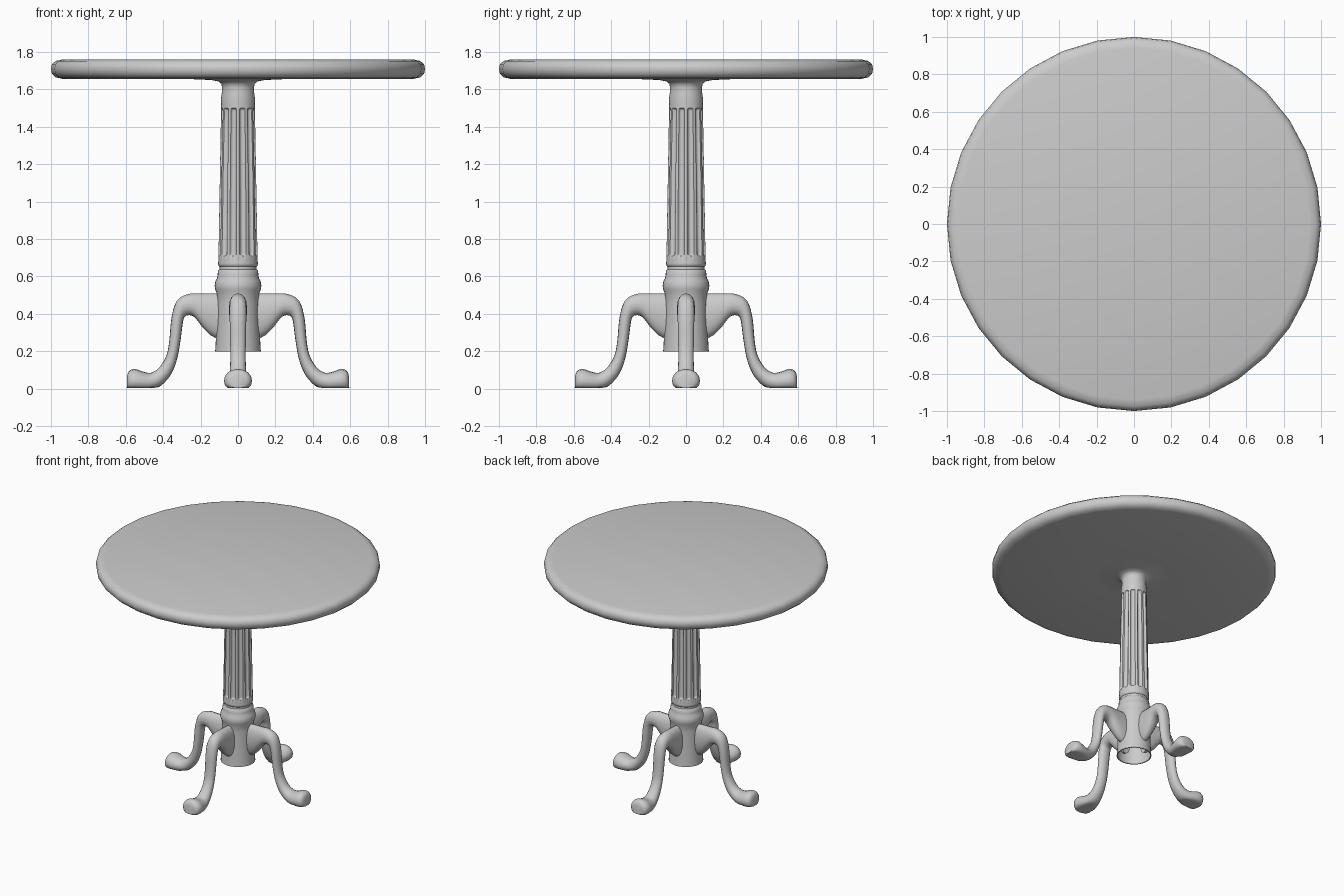
import bpy
import bmesh
from math import sin, cos, pi, sqrt, radians, copysign
from mathutils import Vector, Matrix

cube = bpy.data.objects.get("Cube")
if cube:
    bpy.data.objects.remove(cube)

grey = bpy.data.materials.new("plain grey")
grey.use_nodes = True
grey.diffuse_color = (0.6, 0.6, 0.6, 1)
grey.node_tree.nodes["Principled BSDF"].inputs["Base Color"].default_value = (0.6, 0.6, 0.6, 1)


def loft(name, rings, cap_start=False, cap_end=False, angle=40):
    """Skin a list of closed point rings into a smooth object."""
    bm = bmesh.new()
    loops = [[bm.verts.new(p) for p in ring] for ring in rings]
    for a, b in zip(loops, loops[1:]):
        n = len(a)
        for i in range(n):
            j = (i + 1) % n
            bm.faces.new((a[i], a[j], b[j], b[i]))
    if cap_start:
        bm.faces.new(loops[0][::-1])
    if cap_end:
        bm.faces.new(loops[-1])
    bmesh.ops.recalc_face_normals(bm, faces=bm.faces)
    mesh = bpy.data.meshes.new(name)
    bm.to_mesh(mesh)
    bm.free()
    mesh.materials.append(grey)
    obj = bpy.data.objects.new(name, mesh)
    bpy.context.collection.objects.link(obj)
    bpy.ops.object.select_all(action="DESELECT")
    obj.select_set(True)
    bpy.context.view_layer.objects.active = obj
    bpy.ops.object.shade_smooth_by_angle(angle=radians(angle))
    return obj


def circle(r, z, n):
    return [(r * cos(2 * pi * i / n), r * sin(2 * pi * i / n), z) for i in range(n)]


def turned(name, profile, n, **caps):
    return loft(name, [circle(r, z, n) for r, z in profile], **caps)


def spline(points, steps):
    """Smooth samples through tuples of numbers."""
    pts = [Vector(p) for p in points]
    pts = [pts[0]] + pts + [pts[-1]]
    out = []
    for a, b, c, d in zip(pts, pts[1:], pts[2:], pts[3:]):
        for s in range(steps):
            t = s / steps
            out.append(0.5 * (2 * b + (c - a) * t + (2 * a - 5 * b + 4 * c - d) * t ** 2
                              + (3 * b - a - 3 * c + d) * t ** 3))
    return out + [pts[-1]]


# Round top with a soft rim
turned("table_top", [(0.27, 1.655), (0.94, 1.657), (0.975, 1.665), (0.995, 1.685), (1, 1.71),
                     (0.995, 1.735), (0.975, 1.752), (0.94, 1.76)], 32,
       cap_start=True, cap_end=True)

# Flared collar under the top
turned("collar", [(0.09, 1.52), (0.091, 1.55), (0.086, 1.585), (0.085, 1.61), (0.089, 1.63),
                  (0.105, 1.643), (0.14, 1.65), (0.27, 1.656)], 32)

# Tapered shaft with round-ended flutes
FLUTES, SIDES = 12, 144
LOW, HIGH, HALF = 0.71, 1.50, 0.016


def shaft_ring(z):
    r = 0.105 - 0.015 * (z - 0.67) / 0.85
    ring = []
    for i in range(SIDES):
        a = 2 * pi * i / SIDES
        pitch = 2 * pi / FLUTES
        across = ((a % pitch) - pitch / 2) * r
        beyond = max(LOW + HALF - z, z - HIGH + HALF, 0)
        d = sqrt(across ** 2 + beyond ** 2) / HALF
        depth = 0.014 * sqrt(max(0, 1 - d * d))
        ring.append(((r - depth) * cos(a), (r - depth) * sin(a), z))
    return ring


ends = [HALF * k / 5 for k in range(6)]
levels = [0.67] + [LOW + e for e in ends] + [0.95, 1.25] + [HIGH - e for e in ends[::-1]] + [1.52]
loft("fluted_shaft", [shaft_ring(z) for z in levels])

# Turned base with rings, open at the bottom
turned("pedestal_base", [(0.115, 0.2), (0.122, 0.2), (0.118, 0.27), (0.115, 0.36), (0.113, 0.46),
                         (0.114, 0.51), (0.122, 0.53), (0.125, 0.55), (0.121, 0.575),
                         (0.112, 0.59), (0.109, 0.61), (0.107, 0.63), (0.099, 0.638),
                         (0.098, 0.652), (0.104, 0.658), (0.107, 0.667), (0.105, 0.68)], 32)

# Curved legs: outer x, z, inner x, z and half width of each section
sections = [
    (0.09, 0.51, 0.09, 0.26, 0.045), (0.15, 0.51, 0.145, 0.285, 0.047),
    (0.205, 0.51, 0.195, 0.335, 0.048), (0.255, 0.508, 0.235, 0.385, 0.047),
    (0.305, 0.49, 0.272, 0.392, 0.046), (0.337, 0.45, 0.29, 0.375, 0.045),
    (0.357, 0.37, 0.298, 0.33, 0.044), (0.367, 0.26, 0.31, 0.24, 0.042),
    (0.382, 0.18, 0.328, 0.15, 0.041), (0.42, 0.115, 0.362, 0.07, 0.044),
    (0.465, 0.085, 0.42, 0.01, 0.053), (0.51, 0.092, 0.49, -0.015, 0.068),
    (0.55, 0.105, 0.545, -0.02, 0.075), (0.58, 0.097, 0.58, -0.015, 0.066),
    (0.592, 0.075, 0.595, 0.0, 0.045)]


def leg_ring(s, n=16):
    outer, inner = Vector((s[0], 0, s[1])), Vector((s[2], 0, s[3]))
    mid, half = (outer + inner) / 2, (outer - inner) / 2
    ring = []
    for i in range(n):
        a = 2 * pi * i / n
        side = copysign(abs(sin(a)) ** 0.9, sin(a)) * s[4]
        p = mid + half * cos(a) + Vector((0, side, 0))
        p.z = max(p.z, 0.005)
        ring.append(p)
    return ring


rings = [leg_ring(s) for s in spline(sections, 3)]
for k, place in enumerate(("left", "back", "right", "front")):
    turn = Matrix.Rotation(k * pi / 2, 3, "Z")
    loft(place + "_leg", [[turn @ p for p in ring] for ring in rings],
         cap_start=True, cap_end=True, angle=50)
